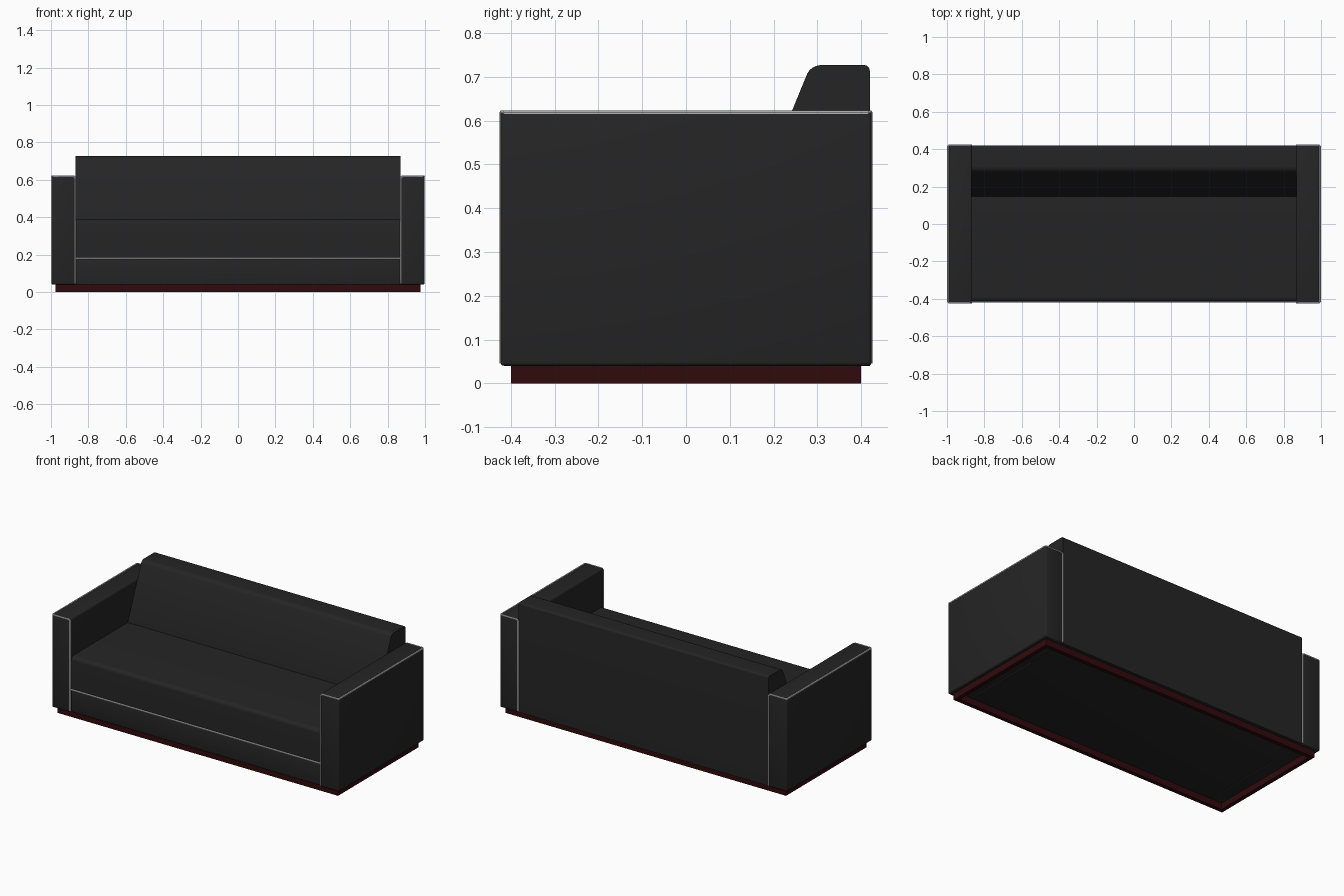
import bpy
import bmesh

if "Cube" in bpy.data.objects:
    bpy.data.objects.remove(bpy.data.objects["Cube"], do_unlink=True)


def material(name, rgb):
    mat = bpy.data.materials.new(name)
    mat.use_nodes = True
    colour = (*rgb, 1)
    mat.diffuse_color = colour
    mat.node_tree.nodes["Principled BSDF"].inputs["Base Color"].default_value = colour
    return mat


LEATHER = material("black leather", (0.018, 0.018, 0.018))
WOOD = material("dark red wood", (0.03, 0.003, 0.004))
PIPING = material("pale piping", (0.65, 0.65, 0.65))


def finish(obj, mat, bevel=0, segments=3):
    obj.data.materials.append(mat)
    bpy.ops.object.select_all(action="DESELECT")
    obj.select_set(True)
    bpy.context.view_layer.objects.active = obj
    if bevel:
        mod = obj.modifiers.new("soft edges", "BEVEL")
        mod.width = bevel
        mod.segments = segments
        mod.limit_method = "ANGLE"
        mod.angle_limit = 0.35
        bpy.ops.object.modifier_apply(modifier=mod.name)
    bpy.ops.object.shade_smooth_by_angle()
    return obj


def extrude_profile(name, profile, half_width, mat, bevel=0, rounded=None):
    """Extrude a (y, z) outline along x; rounded maps corner index to radius."""
    bm = bmesh.new()
    left = bm.faces.new([bm.verts.new((-half_width, y, z)) for y, z in profile])
    start = list(left.verts)
    bmesh.ops.extrude_face_region(bm, geom=[left])
    bm.verts.ensure_lookup_table()
    for v in bm.verts:
        if v not in start:
            v.co.x = half_width
    bmesh.ops.recalc_face_normals(bm, faces=bm.faces)
    for index, radius in (rounded or {}).items():
        y, z = profile[index]
        edges = [e for e in bm.edges if all(
            abs(v.co.y - y) + abs(v.co.z - z) < 1e-5 for v in e.verts)]
        bmesh.ops.bevel(bm, geom=edges, offset=radius, segments=6,
                        profile=0.5, affect="EDGES")
    mesh = bpy.data.meshes.new(name)
    bm.to_mesh(mesh)
    bm.free()
    obj = bpy.data.objects.new(name, mesh)
    bpy.context.collection.objects.link(obj)
    return finish(obj, mat, bevel)


def box(name, low, high, mat, bevel=0):
    centre = [(a + b) / 2 for a, b in zip(low, high)]
    bpy.ops.mesh.primitive_cube_add(size=1, location=centre)
    obj = bpy.context.object
    obj.name = name
    obj.scale = [b - a for a, b in zip(low, high)]
    bpy.ops.object.transform_apply(location=False, rotation=False, scale=True)
    return finish(obj, mat, bevel)


def cord(name, points, radius=0.005):
    curve = bpy.data.curves.new(name, "CURVE")
    curve.dimensions = "3D"
    curve.bevel_depth = radius
    curve.bevel_resolution = 2
    curve.use_fill_caps = True
    spline = curve.splines.new("POLY")
    spline.points.add(len(points) - 1)
    for point, co in zip(spline.points, points):
        point.co = (*co, 1)
    obj = bpy.data.objects.new(name, curve)
    bpy.context.collection.objects.link(obj)
    bpy.ops.object.select_all(action="DESELECT")
    obj.select_set(True)
    bpy.context.view_layer.objects.active = obj
    bpy.ops.object.convert(target="MESH")
    finish(bpy.context.object, PIPING)


# Base, seat cushion and sloping back
INNER, FLOOR = 0.868, 0.04
box("seat_base", (-INNER, -0.415, FLOOR), (INNER, 0.4, 0.18), LEATHER, 0.004)
extrude_profile("seat_cushion",
                [(-0.415, 0.18), (-0.415, 0.387), (0.25, 0.387), (0.25, 0.18)],
                INNER, LEATHER, rounded={1: 0.025})
extrude_profile("backrest",
                [(0.145, 0.385), (0.285, 0.727), (0.42, 0.727),
                 (0.42, FLOOR), (0.145, FLOOR)],
                INNER, LEATHER, rounded={1: 0.022, 2: 0.012})
cord("front_piping", [(-INNER, -0.416, 0.18), (INNER, -0.416, 0.18)])

# Arms, each trimmed by one cord around its front, outer top and back edges
for side, label in ((1, "left"), (-1, "right")):
    xs = sorted((side * 0.868, side * 0.997))
    box(label + "_arm", (xs[0], -0.424, FLOOR), (xs[1], 0.424, 0.622), LEATHER, 0.008)
    inner, outer, top = side * 0.871, side * 0.994, 0.619
    path = [(inner, -0.421, FLOOR + 0.005), (inner, -0.421, top - 0.008),
            (inner + side * 0.008, -0.421, top), (outer - side * 0.006, -0.421, top),
            (outer, -0.415, top)]
    cord(label + "_arm_piping", path + [(x, -y, z) for x, y, z in reversed(path)])

# Hollow plinth frame
PX, PY, WALL = 0.975, 0.4, 0.025
for side, end, flank in ((-1, "front", "right"), (1, "back", "left")):
    ys = sorted((side * PY, side * (PY - WALL)))
    box(end + "_plinth_rail", (-PX, ys[0], 0), (PX, ys[1], FLOOR + 0.003), WOOD)
    xs = sorted((side * PX, side * (PX - WALL)))
    box(flank + "_plinth_rail", (xs[0], WALL - PY, 0), (xs[1], PY - WALL, FLOOR + 0.003), WOOD)
